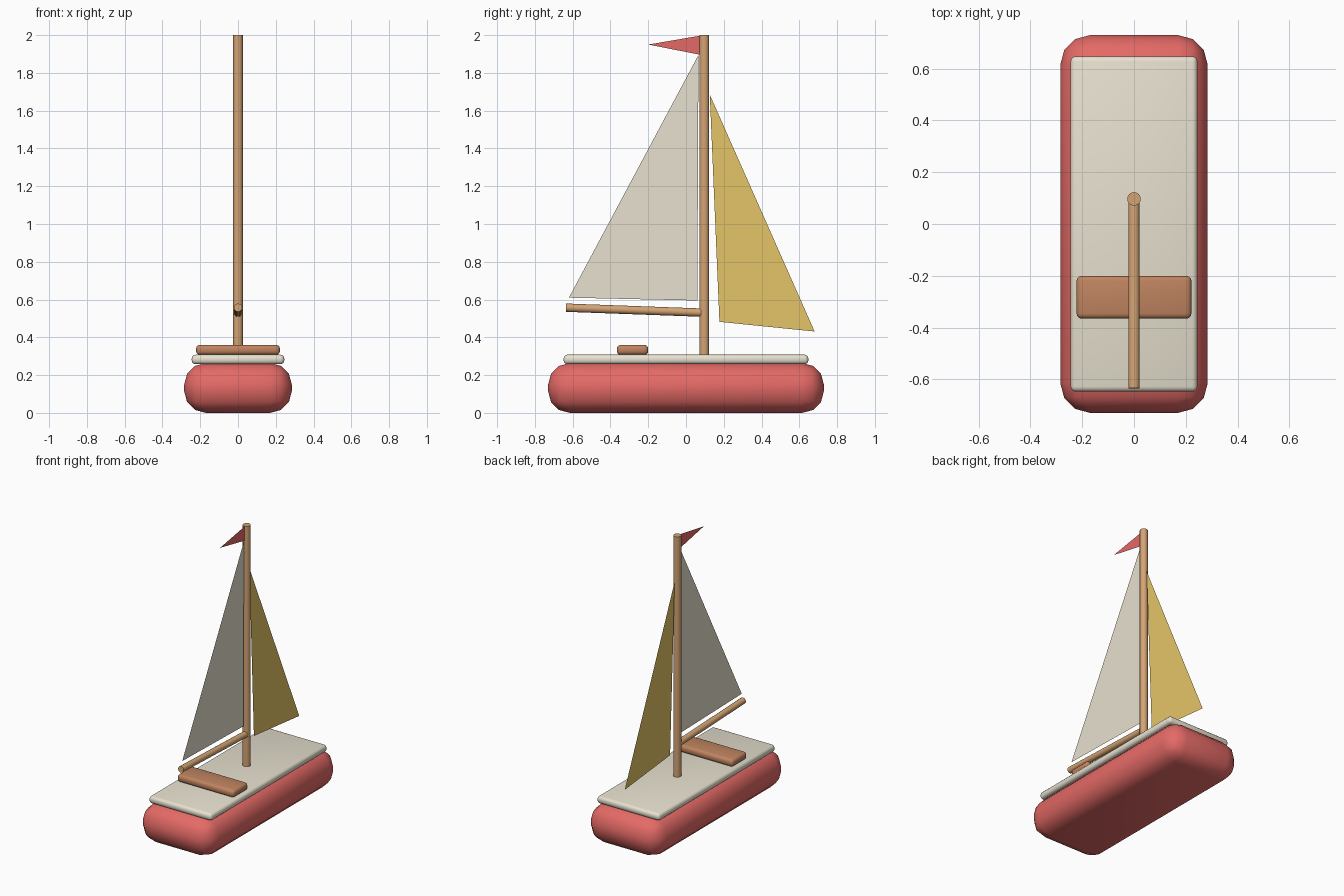
import bpy, bmesh, math
from mathutils import Vector

if "Cube" in bpy.data.objects:
    bpy.data.objects.remove(bpy.data.objects["Cube"])


def material(name, rgb):
    # sRGB bytes to linear
    lin = [((c / 255 + 0.055) / 1.055) ** 2.4 for c in rgb]
    m = bpy.data.materials.new(name)
    m.diffuse_color = (*lin, 1)
    m.use_nodes = True
    m.node_tree.nodes["Principled BSDF"].inputs["Base Color"].default_value = m.diffuse_color
    return m


RED = material("red paint", (228, 106, 102))
CREAM = material("cream canvas", (232, 226, 208))
YELLOW = material("yellow canvas", (229, 197, 104))
WOOD = material("light wood", (212, 164, 116))
BROWN = material("brown wood", (192, 132, 96))


def finish(name, bm, mat, smooth=True):
    mesh = bpy.data.meshes.new(name)
    bm.to_mesh(mesh)
    bm.free()
    mesh.materials.append(mat)
    ob = bpy.data.objects.new(name, mesh)
    bpy.context.collection.objects.link(ob)
    if smooth:
        bpy.ops.object.select_all(action='DESELECT')
        ob.select_set(True)
        bpy.context.view_layer.objects.active = ob
        bpy.ops.object.shade_smooth_by_angle(angle=math.radians(40))
    return ob


def rounded_box(name, lo, hi, radius, segments, mat):
    lo, hi = Vector(lo), Vector(hi)
    bm = bmesh.new()
    bmesh.ops.create_cube(bm, size=1)
    for v in bm.verts:
        v.co = (lo + hi) / 2 + v.co * (hi - lo)
    bmesh.ops.bevel(bm, geom=bm.edges[:], offset=radius, segments=segments,
                    profile=0.5, affect='EDGES')
    return finish(name, bm, mat)


def pole(name, start, end, radius, mat, sides=16):
    start, end = Vector(start), Vector(end)
    axis = end - start
    bm = bmesh.new()
    bmesh.ops.create_cone(bm, cap_ends=True, segments=sides, radius1=radius,
                          radius2=radius, depth=axis.length)
    turn = axis.to_track_quat('Z', 'Y')
    for v in bm.verts:
        v.co = (start + end) / 2 + turn @ v.co
    return finish(name, bm, mat)


def cloth(name, corners, mat):
    # flat triangle in the centre plane, corners given as (y, z)
    bm = bmesh.new()
    bm.faces.new([bm.verts.new((0, y, z)) for y, z in corners])
    bm.normal_update()
    return finish(name, bm, mat, smooth=False)


# Hull, deck and bench
rounded_box("hull", (-0.285, -0.73, 0), (0.285, 0.73, 0.264), 0.115, 3, RED)
rounded_box("deck", (-0.245, -0.648, 0.258), (0.245, 0.648, 0.308), 0.02, 3, CREAM)
rounded_box("bench", (-0.222, -0.366, 0.307), (0.222, -0.2, 0.36), 0.02, 3, BROWN)

# Mast and boom
pole("mast", (0, 0.097, 0.29), (0, 0.097, 2.0), 0.026, WOOD)
pole("boom", (0, -0.635, 0.557), (0, 0.08, 0.531), 0.022, WOOD)

# Sails and pennant
cloth("main_sail", [(-0.62, 0.61), (0.06, 0.595), (0.066, 1.895)], CREAM)
cloth("jib_sail", [(0.177, 0.482), (0.681, 0.431), (0.126, 1.685)], YELLOW)
cloth("pennant", [(-0.2, 1.95), (0.075, 1.896), (0.075, 1.997)], RED)
